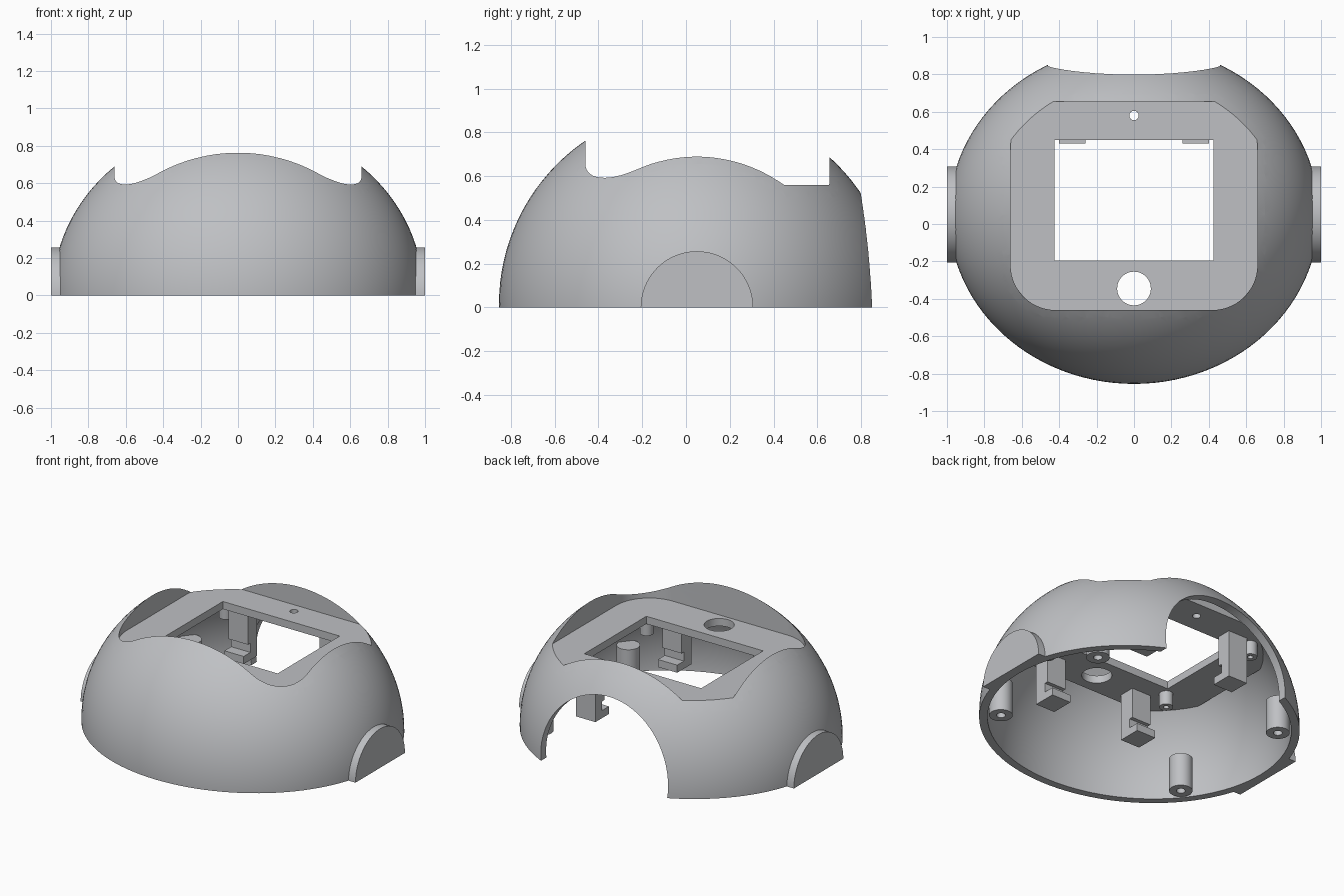
import bpy, bmesh, math
from mathutils import Matrix, Vector

if "Cube" in bpy.data.objects:
    bpy.data.objects.remove(bpy.data.objects["Cube"])

CY, CZ = 0.05, 0.015            # dome centre
R = Vector((0.99, 0.905, 0.905))  # dome radii
WALL = 0.05
FLOOR, UNDER = 0.56, 0.51       # recessed deck top and underside

grey = bpy.data.materials.new("light_grey")
grey.diffuse_color = (0.52, 0.53, 0.55, 1)
grey.use_nodes = True
grey.node_tree.nodes["Principled BSDF"].inputs["Base Color"].default_value = grey.diffuse_color


def make(name, bm):
    bmesh.ops.recalc_face_normals(bm, faces=bm.faces)
    me = bpy.data.meshes.new(name)
    bm.to_mesh(me)
    bm.free()
    ob = bpy.data.objects.new(name, me)
    bpy.context.collection.objects.link(ob)
    me.materials.append(grey)
    return ob


def box(name, x0, x1, y0, y1, z0, z1):
    bm = bmesh.new()
    m = Matrix.Translation(((x0 + x1) / 2, (y0 + y1) / 2, (z0 + z1) / 2))
    bmesh.ops.create_cube(bm, size=1, matrix=m @ Matrix.Diagonal((x1 - x0, y1 - y0, z1 - z0, 1)))
    return make(name, bm)


def cylinder(name, centre, r, length, axis="Z", n=32):
    bm = bmesh.new()
    rot = {"Z": Matrix(), "X": Matrix.Rotation(math.pi / 2, 4, "Y"),
           "Y": Matrix.Rotation(math.pi / 2, 4, "X")}[axis]
    bmesh.ops.create_cone(bm, cap_ends=True, segments=n, radius1=r, radius2=r,
                          depth=length, matrix=Matrix.Translation(centre) @ rot)
    return make(name, bm)


def ellipsoid(name, inset):
    bm = bmesh.new()
    s = R - Vector((inset,) * 3)
    bmesh.ops.create_uvsphere(bm, u_segments=112, v_segments=56, radius=1,
                              matrix=Matrix.Translation((0, CY, CZ)) @ Matrix.Diagonal((*s, 1)))
    return make(name, bm)


def rounded_block(name, grow, z0, z1):
    # rounded rectangle outline of the recess, extruded upward
    hx, y0, y1, r = 0.66 + grow, -0.46 - grow, 0.655 + grow, 0.24 + grow
    bm = bmesh.new()
    vs = []
    for k, (cx, cy) in enumerate(((hx - r, y1 - r), (r - hx, y1 - r), (r - hx, y0 + r), (hx - r, y0 + r))):
        for i in range(15):
            a = math.pi / 2 * (k + i / 14)
            vs.append(bm.verts.new((cx + r * math.cos(a), cy + r * math.sin(a), z0)))
    f = bm.faces.new(vs)
    ext = bmesh.ops.extrude_face_region(bm, geom=[f])
    for v in ext["geom"]:
        if isinstance(v, bmesh.types.BMVert):
            v.co.z = z1
    return make(name, bm)


def combine(ob, tool, op="DIFFERENCE"):
    mod = ob.modifiers.new("combine", "BOOLEAN")
    mod.operation, mod.solver, mod.object = op, "EXACT", tool
    bpy.context.view_layer.objects.active = ob
    bpy.ops.object.modifier_apply(modifier=mod.name)
    bpy.data.objects.remove(tool, do_unlink=True)


# hollow dome with a recessed deck on top
shell = ellipsoid("dome_shell", 0)
combine(shell, ellipsoid("hollow", WALL))
tub = rounded_block("deck_tub", 0.04, UNDER, 1.1)
combine(tub, ellipsoid("dome_limit", 0), "INTERSECT")
combine(shell, tub, "UNION")
combine(shell, rounded_block("recess", 0, FLOOR, 1.3))
combine(shell, box("below_ground", -2, 2, -2, 2, -2, 0))

# deck window, round holes and the arched rear opening
combine(shell, box("window", -0.425, 0.425, -0.195, 0.45, 0.4, 0.7))
combine(shell, cylinder("round_hole", (0, -0.345, 0.55), 0.09, 0.3, n=48))
combine(shell, cylinder("pin_hole", (0, 0.58, 0.55), 0.025, 0.3, n=24))
combine(shell, cylinder("rear_arch", (0, 0.95, 0.06), 0.463, 0.5, "Y", 96))

parts = [shell]
for sx, side in ((1, "right"), (-1, "left")):
    # half-disc side hubs
    hub = cylinder(f"{side}_hub", (sx * 0.97, CY, 0), 0.257, 0.06, "X", 80)
    combine(hub, box("below_ground", -2, 2, -2, 2, -2, 0))
    parts.append(hub)

    for sy, end in ((1, "back"), (-1, "front")):
        tag = f"{end}_{side}"
        # screw posts at the rim
        px, py = sx * 0.70, CY + sy * 0.45
        post = cylinder(f"{tag}_post", (px, py, 0.11), 0.07, 0.22)
        combine(post, cylinder("bore", (px, py, 0), 0.027, 0.24, n=20))
        parts.append(post)

        # small standoffs under the deck
        px, py = sx * 0.46, (0.53 if sy > 0 else -0.25)
        stand = cylinder(f"{tag}_standoff", (px, py, 0.47), 0.042, 0.1, n=24)
        combine(stand, cylinder("bore", (px, py, 0.42), 0.017, 0.12, n=16))
        parts.append(stand)

        # hanging clips: block with a slot, and a lip facing the window
        cx, yo, yi = sx * 0.33, (0.57 if sy > 0 else -0.43), (0.50 if sy > 0 else -0.35)
        lip = yi - sy * 0.07
        x0, x1 = cx - 0.07, cx + 0.07
        clip = box(f"{tag}_clip", x0, x1, min(yo, lip), max(yo, lip), 0.2, 0.515)
        combine(clip, box("slot", x0 - 0.1, x1 + 0.1, min(yi, lip - sy * 0.1),
                          max(yi, lip - sy * 0.1), 0.25, 0.31))
        cut = yi - sy * 0.025
        combine(clip, box("step", x0 - 0.1, x1 + 0.1, min(cut, lip - sy * 0.1),
                          max(cut, lip - sy * 0.1), 0.30, 0.6))
        parts.append(clip)

# smooth curved faces, sharp edges
bpy.ops.object.select_all(action="DESELECT")
for ob in parts:
    ob.select_set(True)
bpy.context.view_layer.objects.active = shell
bpy.ops.object.shade_smooth_by_angle(angle=math.radians(30))
